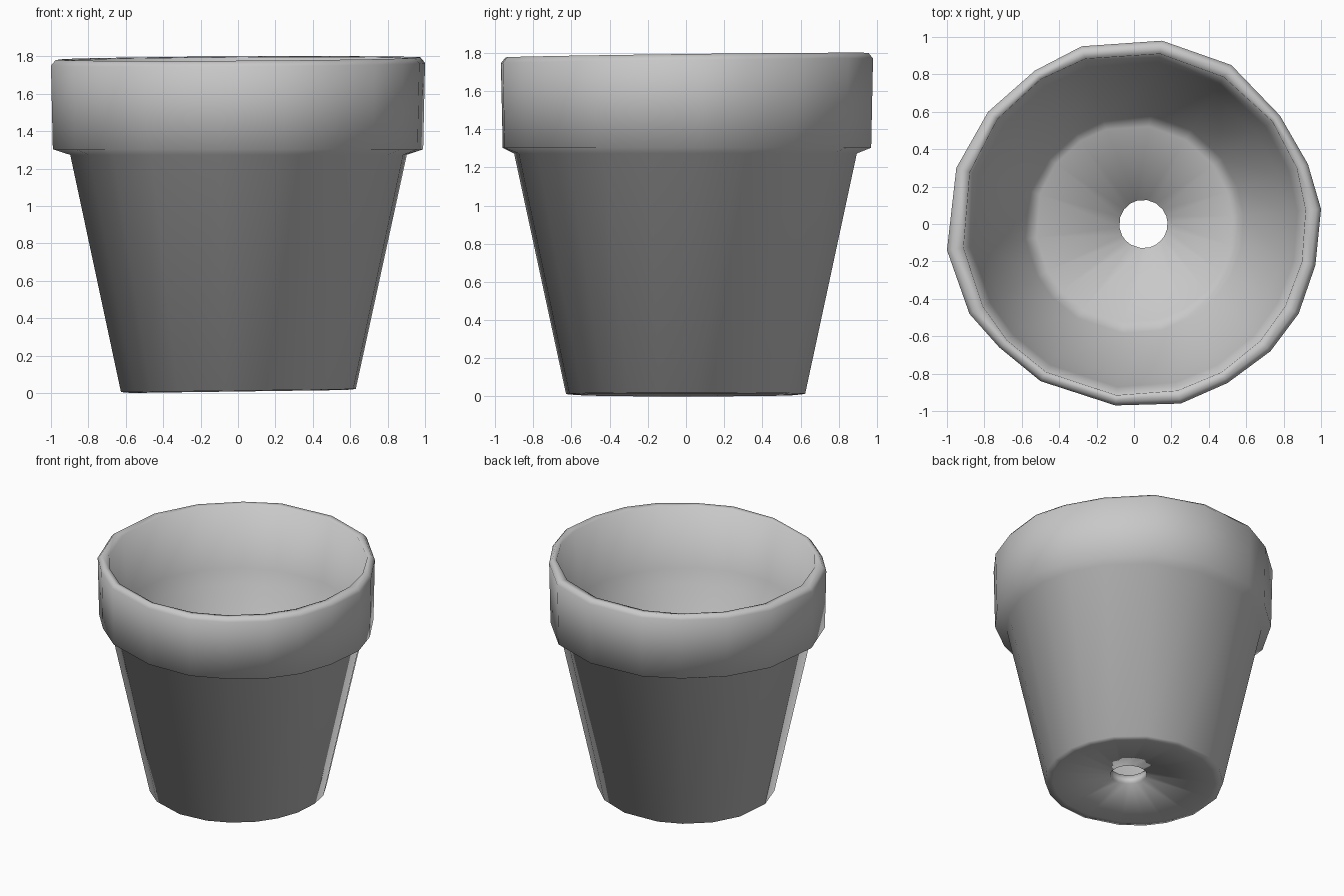
import bpy, bmesh, math

if "Cube" in bpy.data.objects:
    bpy.data.objects.remove(bpy.data.objects["Cube"])

# Hand-made looking rim outline, seen from above
OUTLINE = [(1.0, 0.08), (0.93, 0.32), (0.78, 0.58), (0.52, 0.85), (0.15, 0.98),
           (-0.28, 0.95), (-0.53, 0.82), (-0.78, 0.60), (-0.95, 0.30), (-1.0, -0.14),
           (-0.88, -0.48), (-0.72, -0.66), (-0.50, -0.84), (-0.10, -0.97), (0.25, -0.96),
           (0.50, -0.85), (0.73, -0.68), (0.88, -0.48), (0.97, -0.22)]

# Closed wall section: radius, height, x offset (the drain hole is off centre)
PROFILE = [(0.13, 0.05, 0.05), (0.58, 0.015, 0), (0.635, 0.02, 0),   # underside
           (0.91, 1.28, 0), (0.99, 1.31, 0),                        # body, rim overhang
           (1.0, 1.765, 0), (0.975, 1.795, 0), (0.925, 1.79, 0),    # rim
           (0.88, 1.32, 0), (0.82, 1.22, 0),                        # inner step
           (0.59, 0.17, 0), (0.53, 0.13, 0), (0.13, 0.12, 0.05)]    # inner wall, floor

clay = bpy.data.materials.new("plain_grey_clay")
clay.diffuse_color = (0.58, 0.58, 0.58, 1)
clay.use_nodes = True
clay.node_tree.nodes["Principled BSDF"].inputs["Base Color"].default_value = clay.diffuse_color

# Flower pot: sweep the section around the outline
bm = bmesh.new()
rings = []
for r, z, ox in PROFILE:
    ring = []
    for x, y in OUTLINE:
        length = math.hypot(x, y)
        k = r if r > 0.95 else r / length * 0.995
        wobble = 0.012 * y + 0.006 * x if z > 1.7 else 0.008 * x if z < 0.03 else 0
        ring.append(bm.verts.new((x * k + ox, y * k, z + wobble)))
    rings.append(ring)
n = len(OUTLINE)
for a, b in zip(rings, rings[1:] + rings[:1]):
    for i in range(n):
        j = (i + 1) % n
        bm.faces.new((a[i], a[j], b[j], b[i]))
low = min(v.co.z for v in bm.verts)
for v in bm.verts:
    v.co.z -= low
bmesh.ops.recalc_face_normals(bm, faces=bm.faces[:])
for f in bm.faces:
    f.smooth = True
mesh = bpy.data.meshes.new("flower_pot")
bm.to_mesh(mesh)
bm.free()
mesh.materials.append(clay)
pot = bpy.data.objects.new("flower_pot", mesh)
bpy.context.collection.objects.link(pot)
